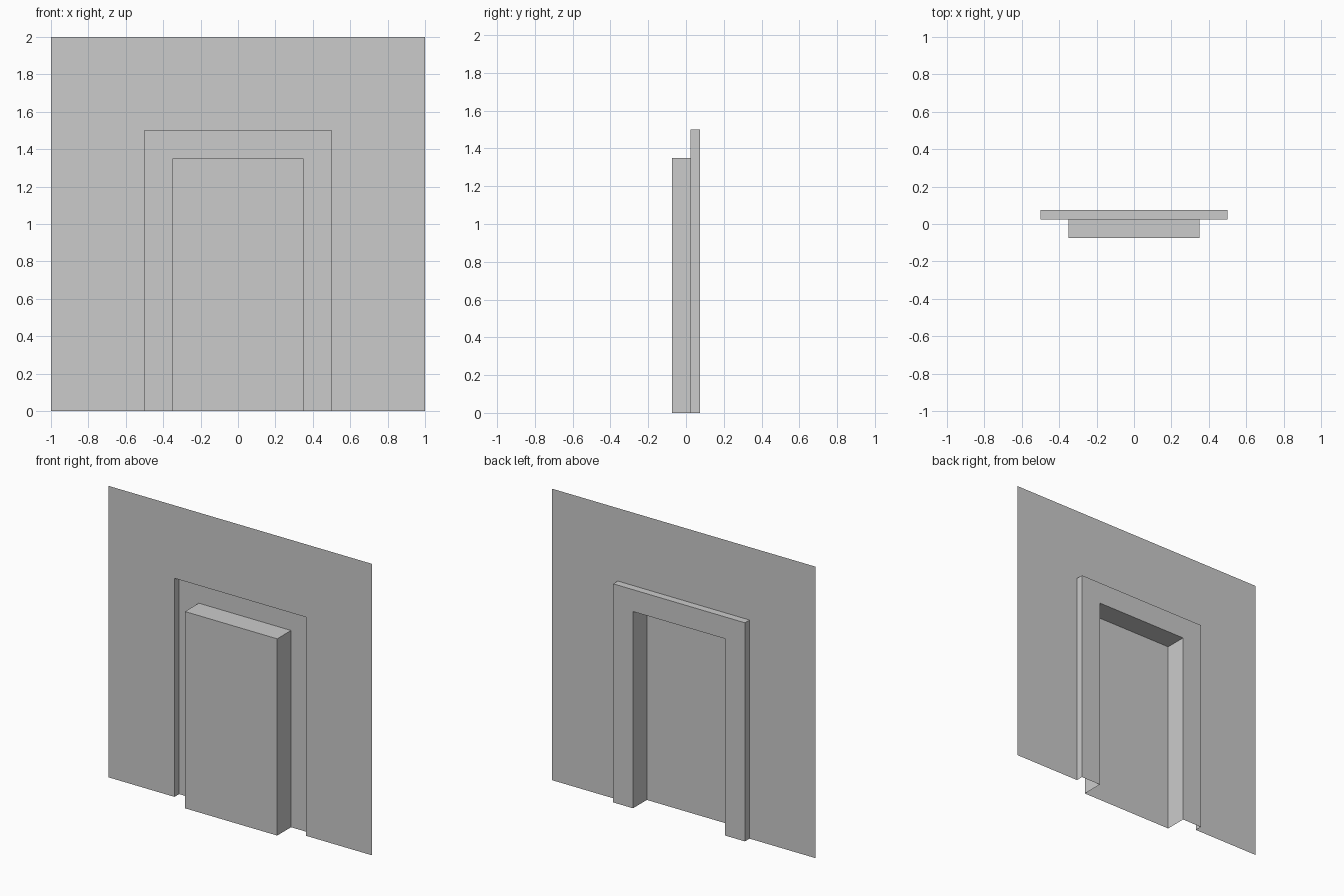
import bpy
import bmesh

if "Cube" in bpy.data.objects:
    bpy.data.objects.remove(bpy.data.objects["Cube"])


def arch(bm, half_width, height, y):
    """Square doorway outline, open at the floor."""
    pts = [(half_width, 0), (half_width, height), (-half_width, height), (-half_width, 0)]
    return [bm.verts.new((x, y, z)) for x, z in pts]


def stepped_part(name, outlines, capped=False):
    """Join successive doorway outlines with strips; optionally fill the last one."""
    bm = bmesh.new()
    rings = [arch(bm, *o) for o in outlines]
    for a, b in zip(rings, rings[1:]):
        for i in range(3):
            bm.faces.new((a[i], a[i + 1], b[i + 1], b[i]))
    if capped:
        bm.faces.new(rings[-1])
    mesh = bpy.data.meshes.new(name)
    bm.to_mesh(mesh)
    bm.free()
    obj = bpy.data.objects.new(name, mesh)
    bpy.context.collection.objects.link(obj)
    return obj


WALL_Y, BACK_Y, FRONT_Y = 0.025, 0.075, -0.075
FRAME = (0.5, 1.5)
DOOR = (0.35, 1.35)

# Thin wall sheet around the doorway
stepped_part("wall", [(1.0, 2.0, WALL_Y), (*FRAME, WALL_Y)])
# Recessed surround behind the wall
stepped_part("door_surround", [(*FRAME, WALL_Y), (*FRAME, BACK_Y), (*DOOR, BACK_Y)])
# Door block standing forward of the wall, hollow at the back
stepped_part("door_panel", [(*DOOR, BACK_Y), (*DOOR, FRONT_Y)], capped=True)
